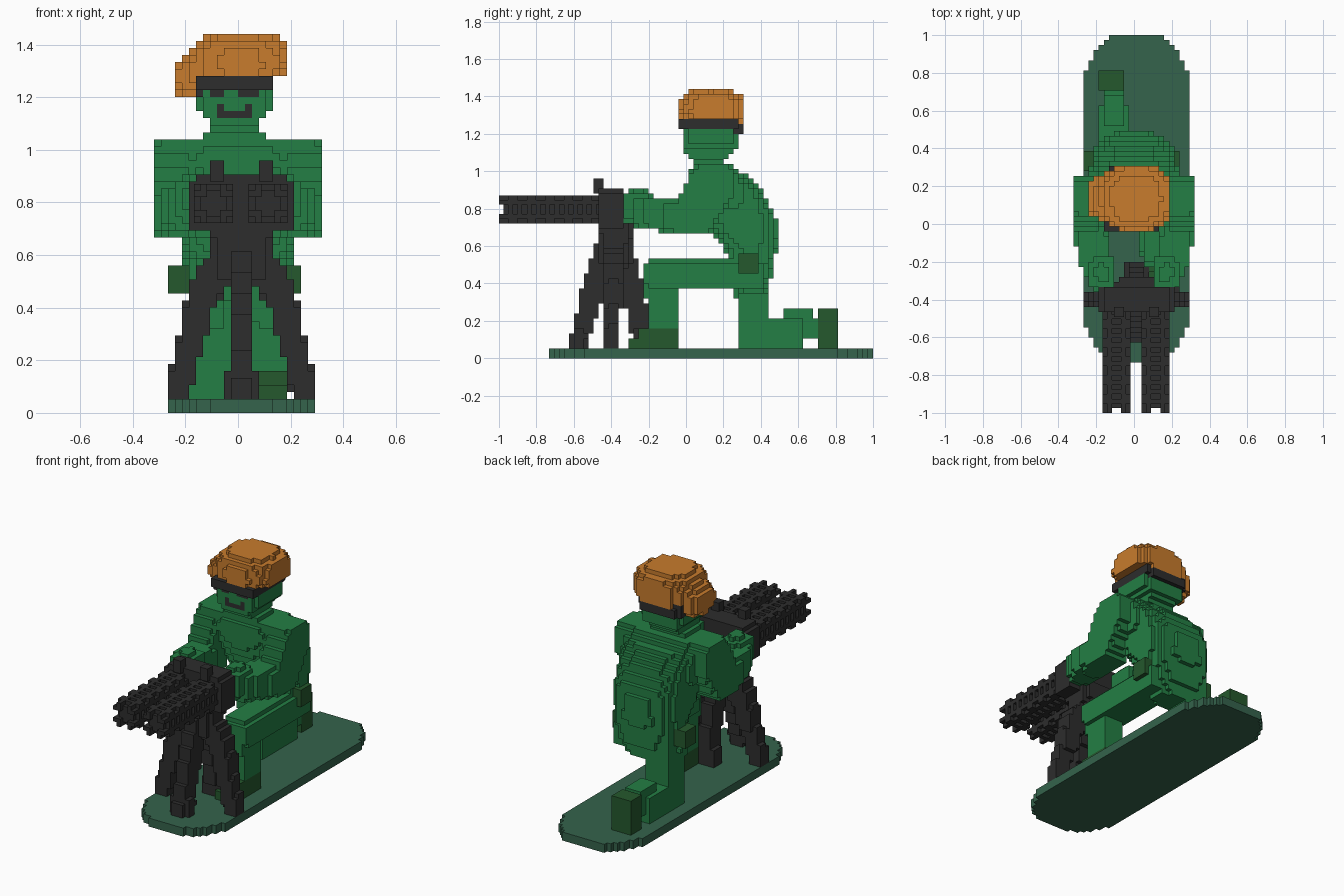
import bpy, bmesh, math
from mathutils import Vector

cube = bpy.data.objects.get("Cube")
if cube:
    bpy.data.objects.remove(cube, do_unlink=True)

V = 2 / 75                      # block size
ORIGIN = Vector((0, -1, 0))
cells = {}                      # block index -> part name


def material(name, rgb):
    m = bpy.data.materials.new(name)
    m.use_nodes = True
    m.diffuse_color = (*rgb, 1)
    m.node_tree.nodes["Principled BSDF"].inputs["Base Color"].default_value = (*rgb, 1)
    return m


green = material("uniform green", (0.017, 0.21, 0.058))
dark = material("boot green", (0.018, 0.098, 0.026))
ground = material("base green", (0.035, 0.125, 0.072))
orange = material("beret orange", (0.58, 0.20, 0.026))
black = material("gun black", (0.026, 0.026, 0.026))


def fill(part, lo, hi, test=lambda p: True):
    """Claim every block whose centre lies between lo and hi and passes the test."""
    r = [range(math.floor((lo[a] - ORIGIN[a]) / V), math.ceil((hi[a] - ORIGIN[a]) / V) + 1) for a in range(3)]
    for i in r[0]:
        for j in r[1]:
            for k in r[2]:
                p = Vector((i + .5, j + .5, k + .5)) * V + ORIGIN
                if all(lo[a] <= p[a] <= hi[a] for a in range(3)) and test(p):
                    cells[i, j, k] = part


def box(part, x0, x1, y0, y1, z0, z1):
    fill(part, (x0, y0, z0), (x1, y1, z1))


def blob(part, c, r, n=3):
    c, r = Vector(c), Vector(r)
    fill(part, c - r, c + r, lambda p: sum(abs((p[a] - c[a]) / r[a]) ** n for a in range(3)) <= 1)


def limb(part, points, radii, n=4):
    """Sweep a rounded block along a path."""
    for s in range(len(points) - 1):
        a, b = Vector(points[s]), Vector(points[s + 1])
        ra, rb = Vector(radii[s]), Vector(radii[s + 1])
        steps = max(2, math.ceil((b - a).length / V))
        for t in range(steps + 1):
            blob(part, a.lerp(b, t / steps), ra.lerp(rb, t / steps), n)


def face_paint(part, x0, x1, z0, z1):
    """Recolour the foremost head blocks in a rectangle."""
    for i in range(-8, 8):
        for k in range(38, 50):
            if x0 <= (i + .5) * V <= x1 and z0 <= (k + .5) * V <= z1:
                js = [j for (a, j, c), q in cells.items() if (a, c) == (i, k) and q in ("head", "face")]
                if js:
                    cells[i, min(js), k] = part


def build(name, own, solid, size, origin, mat):
    """Mesh the exposed sides of a set of blocks."""
    bm = bmesh.new()
    verts = {}

    def vert(c):
        if c not in verts:
            verts[c] = bm.verts.new(Vector(c) * size + origin)
        return verts[c]

    for c in own:
        for a in range(3):
            for d in (0, 1):
                nb = list(c)
                nb[a] += 2 * d - 1
                if tuple(nb) in solid:
                    continue
                quad = []
                for u, w in ((0, 0), (1, 0), (1, 1), (0, 1)):
                    q = list(c)
                    q[a] += d
                    q[(a + 1) % 3] += u
                    q[(a + 2) % 3] += w
                    quad.append(vert(tuple(q)))
                bm.faces.new(quad if d else quad[::-1])
    me = bpy.data.meshes.new(name)
    bm.to_mesh(me)
    bm.free()
    me.materials.append(mat)
    bpy.context.collection.objects.link(bpy.data.objects.new(name, me))


# Base: slab with rounded ends
def in_base(p):
    d = max(0, abs(p.y - .14) - .58) / .31
    return d < 1 and abs(p.x - .0133) <= .28 * math.sqrt(1 - d * d)


fill("base", (-.28, -.73, 0), (.30, 1, 2 * V), in_base)

# Torso: leaning stack of rounded slices (z, front, back, half width)
PROFILE = [(.36, .29, .43, .14), (.42, .27, .455, .17), (.5, .24, .47, .19), (.6, .19, .485, .205),
           (.75, .08, .485, .22), (.88, .02, .42, .235), (.98, .01, .32, .25), (1.03, .03, .25, .25)]


def in_torso(p):
    for lo, hi in zip(PROFILE, PROFILE[1:]):
        if lo[0] <= p.z <= hi[0]:
            t = (p.z - lo[0]) / (hi[0] - lo[0])
            f, b, w = (lo[i] + t * (hi[i] - lo[i]) for i in (1, 2, 3))
            return abs(p.x / w) ** 3 + abs((p.y - (f + b) / 2) / ((b - f) / 2)) ** 3 <= 1
    return False


fill("torso", (-.3, -.05, .36), (.3, .5, 1.03), in_torso)
box("torso", -.14, .12, .04, .21, 1.02, 1.07)

# Arms bent forward to the gun
for side, sx in (("left", 1), ("right", -1)):
    arm = side + "_arm"
    limb(arm, [(sx * .245, .14, .93), (sx * .245, .03, .75), (sx * .20, -.2, .78)],
         [(.085, .11, .105), (.085, .10, .09), (.08, .08, .085)], 5)
    blob(arm, (sx * .165, -.26, .81), (.07, .09, .085), 4)

# Kneeling right leg
limb("right_leg", [(-.115, .35, .47), (-.115, .36, .12)], [(.085, .09, .08), (.085, .08, .075)], 6)
box("right_leg", -.19, -.02, .29, .44, .05, .2)
box("right_leg", -.19, -.03, .36, .62, .05, .225)
box("right_leg", -.17, -.04, .6, .73, .12, .225)
box("right_leg", -.16, -.05, .53, .67, .2, .26)
box("right_boot", -.175, -.05, .71, .82, .05, .27)

# Left leg with raised knee
limb("left_leg", [(.12, .33, .445), (.125, -.14, .445)], [(.09, .09, .08), (.085, .085, .08)], 6)
limb("left_leg", [(.125, -.13, .42), (.125, -.12, .17)], [(.075, .09, .08), (.065, .075, .08)], 6)
box("left_boot", .055, .19, -.31, -.05, .05, .12)
box("left_boot", .055, .19, -.25, -.05, .1, .16)

# Belt pouches
box("pouches", .16, .24, .28, .38, .44, .57)
box("pouches", -.27, -.16, .28, .38, .44, .57)

# Neck and head
box("head", -.07, .04, .09, .18, 1.03, 1.10)
box("head", -.095, .07, .02, .23, 1.075, 1.11)
box("head", -.115, .09, .0, .26, 1.10, 1.14)
blob("head", (-.0133, .135, 1.22), (.135, .148, .11), 8)

# Eyes and moustache
for x in (-.067, .04):
    face_paint("face", x - .027, x + .027, 1.20, 1.235)
face_paint("face", -.07, .045, 1.125, 1.155)
for x in (-.067, .04):
    face_paint("face", x - .015, x + .015, 1.15, 1.18)

# Headband dipping at the back and right, then the slumped beret
box("headband", -.165, .14, -.03, .29, 1.24, 1.285)
box("headband", -.14, .11, .22, .3, 1.2, 1.26)
box("headband", -.17, -.135, .0, .29, 1.2, 1.26)
fill("beret", (-.24, -.05, 1.28), (.20, .32, 1.45),
     lambda p: abs((p.x - .01) / .19) ** 2.6 + abs((p.y - .14) / .175) ** 2.6
     + abs((p.z - 1.33) / .115) ** 3.2 <= 1)
limb("beret", [(-.05, .14, 1.34), (-.17, .14, 1.275)], [(.10, .165, .07), (.075, .11, .075)], 3)
for c in [c for c, q in cells.items() if q == "beret" and c[2] < 48 and c[0] >= -6]:
    cells[c] = "headband" if c[2] >= 47 else "head"
box("beret", -.12, .10, .27, .31, 1.25, 1.29)

# Gun mount: receiver, post and sights
box("receiver", -.19, .21, -.46, -.34, .69, .88)
box("receiver", -.17, .185, -.47, -.34, .85, .9)
box("receiver", -.09, .11, -.45, -.28, .63, .75)
for x in (-.075, .1):
    box("receiver", x - .027, x + .027, -.49, -.43, .88, .955)
limb("receiver", [(.0133, -.38, .7), (.0133, -.38, .55)], [(.12, .09, .06), (.1, .09, .06)], 5)

# Four splayed stand legs
foot, joint = (.042, .042, .055), (.05, .05, .06)
for sx in (-1, 1):
    limb("stand_legs", [(.0133 + sx * .07, -.38, .58), (.0133 + sx * .15, -.385, .45),
                        (.0133 + sx * .19, -.39, .28), (.0133 + sx * .235, -.39, .1)],
         [joint, joint, foot, foot], 8)
for y in ((-.44, -.50, -.57), (-.33, -.28, -.235)):
    limb("stand_legs", [(.0133, y[0], .56), (.0133, y[1], .36), (.0133, y[2], .1)],
         [joint, joint, (.054, .045, .055)], 8)

# Blocks below the slab top always belong to the base
for c in [c for c, q in cells.items() if c[2] < 2 and q != "base"]:
    del cells[c]
fill("base", (-.28, -.73, 0), (.30, 1, 2 * V), in_base)

COLOURS = {"base": ground, "torso": green, "left_arm": green, "right_arm": green, "left_leg": green,
           "right_leg": green, "left_boot": dark, "right_boot": dark, "pouches": dark, "head": green,
           "face": black, "headband": black, "beret": orange, "receiver": black, "stand_legs": black}
for part, mat in COLOURS.items():
    build(part, [c for c, q in cells.items() if q == part], cells, V, ORIGIN, mat)

# Twin barrels with perforated jackets and pronged muzzles
mid = (2, 3)
for name, x in (("right_barrel", -.167), ("left_barrel", .040)):
    tube = set()
    for i in range(6):
        for j in range(25):
            for k in range(6):
                rim_x, rim_z = i in (0, 5), k in (0, 5)
                prong_gap = j == 0 and (i in mid or k in mid)
                hole = j % 2 and ((rim_x and k in mid) or (rim_z and i in mid))
                corner = rim_x and rim_z and j % 4 < 2
                if not (prong_gap or hole or corner):
                    tube.add((i, j, k))
    build(name, tube, tube, .0248, Vector((x, -1, .722)), black)
